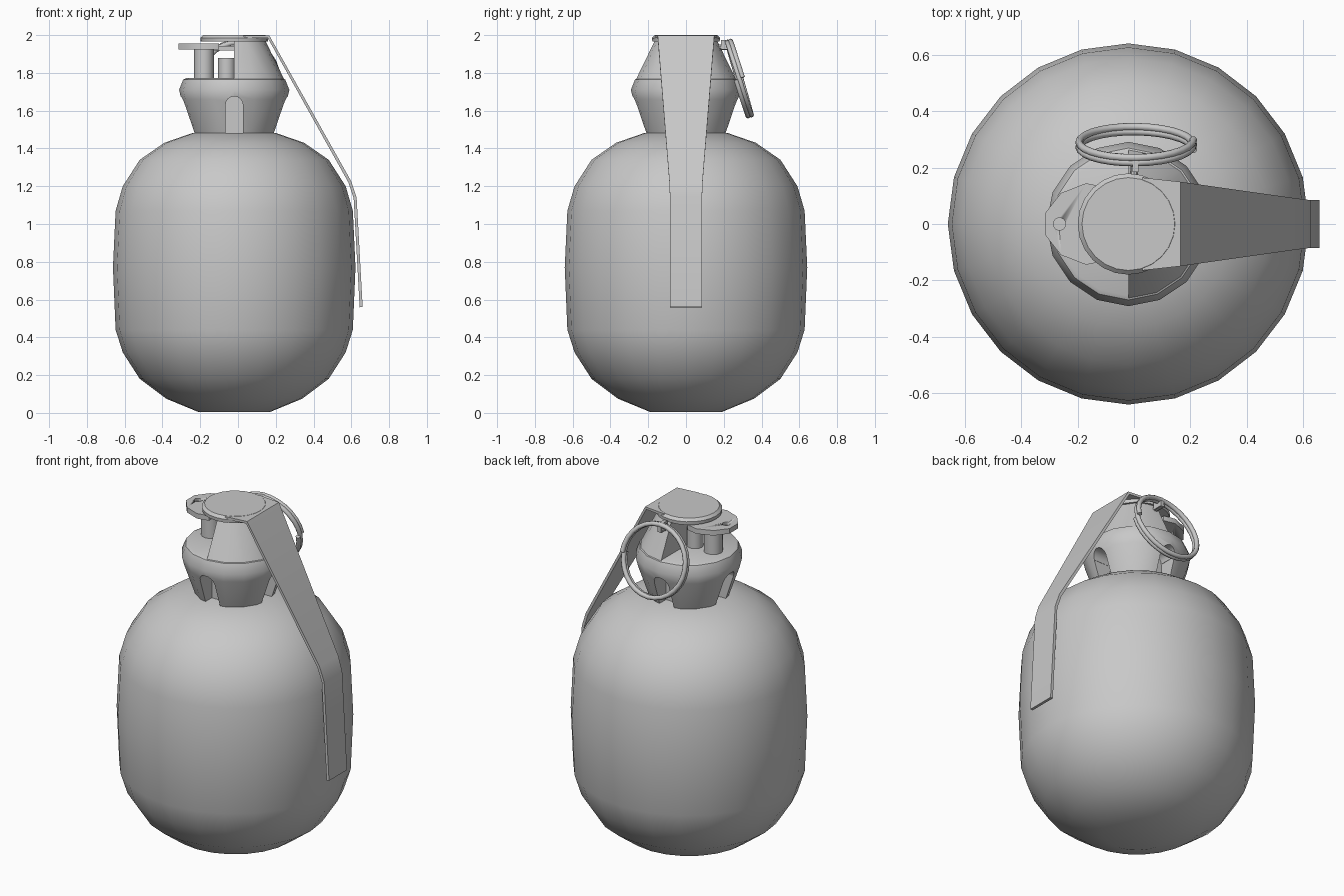
import bpy, bmesh, math
from mathutils import Vector, Matrix

if "Cube" in bpy.data.objects:
    bpy.data.objects.remove(bpy.data.objects["Cube"])

CX = -0.02  # axis of the body and fuze
GREY = (0.58, 0.58, 0.58, 1)
grey = bpy.data.materials.new("plain grey")
grey.use_nodes = True
grey.diffuse_color = GREY
grey.node_tree.nodes["Principled BSDF"].inputs["Base Color"].default_value = GREY


def activate(ob):
    bpy.ops.object.select_all(action='DESELECT')
    ob.select_set(True)
    bpy.context.view_layer.objects.active = ob


def smooth(ob, degrees):
    activate(ob)
    bpy.ops.object.shade_smooth_by_angle(angle=math.radians(degrees))


def finish(name, bm, degrees=35):
    bmesh.ops.recalc_face_normals(bm, faces=bm.faces)
    mesh = bpy.data.meshes.new(name)
    bm.to_mesh(mesh)
    bm.free()
    mesh.materials.append(grey)
    ob = bpy.data.objects.new(name, mesh)
    bpy.context.collection.objects.link(ob)
    smooth(ob, degrees)
    return ob


def ring_points(r, z, n, arc=math.tau, start=0.0):
    count = n if arc == math.tau else n + 1
    return [Vector((CX + r * math.cos(start + arc * i / n),
                    r * math.sin(start + arc * i / n), z)) for i in range(count)]


def lathe(name, profile, n, degrees=35):
    bm = bmesh.new()
    rings = [[bm.verts.new(p) for p in ring_points(r, z, n)] for r, z in profile]
    for a, b in zip(rings, rings[1:]):
        for i in range(n):
            j = (i + 1) % n
            bm.faces.new((a[i], a[j], b[j], b[i]))
    bm.faces.new(rings[0])
    bm.faces.new(rings[-1])
    return finish(name, bm, degrees)


def cylinder(name, r, start, end, n=16):
    start, end = Vector(start), Vector(end)
    axis = end - start
    bm = bmesh.new()
    turn = axis.to_track_quat('Z', 'Y').to_matrix().to_4x4()
    bmesh.ops.create_cone(bm, cap_ends=True, segments=n, radius1=r, radius2=r,
                          depth=axis.length,
                          matrix=Matrix.Translation((start + end) / 2) @ turn)
    return finish(name, bm)


def box(name, center, size, angle=0.0):
    bm = bmesh.new()
    bmesh.ops.create_cube(bm, size=1)
    bm.transform(Matrix.Translation((CX, 0, 0)) @ Matrix.Rotation(angle, 4, 'Z')
                 @ Matrix.Translation(center) @ Matrix.Diagonal((*size, 1)))
    return finish(name, bm)


def cut(ob, cutter):
    cutter.hide_render = True
    mod = ob.modifiers.new("cut", 'BOOLEAN')
    mod.operation = 'DIFFERENCE'
    mod.object = cutter
    mod.solver = 'EXACT'
    activate(ob)
    # keep the cut ahead of any shading modifier
    bpy.ops.object.modifier_move_to_index(modifier=mod.name, index=0)
    bpy.ops.object.modifier_apply(modifier=mod.name)
    bpy.data.objects.remove(cutter)


# Rounded body
lathe("body", [(0.19, 0.005), (0.36, 0.075), (0.50, 0.18), (0.59, 0.32),
               (0.628, 0.44), (0.642, 0.77), (0.628, 1.07), (0.59, 1.20),
               (0.50, 1.34), (0.37, 1.43), (0.22, 1.482)], 24, 60)

# Fuze collar with four arched slots around the foot
collar = lathe("fuze_collar", [(0.21, 1.46), (0.222, 1.49), (0.28, 1.66), (0.292, 1.71),
                               (0.27, 1.765), (0.255, 1.772)], 16)
for k in range(4):
    angle = k * math.pi / 2
    cut(collar, box("slot_cutter", (0.26, 0, 1.53), (0.22, 0.095, 0.20), angle))
    spin = Matrix.Rotation(angle, 3, 'Z')
    ends = [spin @ Vector((r, 0, 1.63)) + Vector((CX, 0, 0)) for r in (0.15, 0.38)]
    cut(collar, cylinder("arch_cutter", 0.046, *ends))
smooth(collar, 35)

# Half-round tapering tower under the lever
bm = bmesh.new()
for r, z in [(0.265, 1.765), (0.225, 1.83), (0.185, 1.90), (0.165, 1.97)]:
    for p in ring_points(r, z, 8, math.pi, -math.pi / 2):
        bm.verts.new(p)
bmesh.ops.convex_hull(bm, input=bm.verts)
bmesh.ops.dissolve_limit(bm, angle_limit=0.02, verts=bm.verts, edges=bm.edges)
finish("fuze_tower", bm)

# Striker posts
cylinder("outer_post", 0.052, (-0.18, 0, 1.76), (-0.18, 0, 1.93))
cylinder("inner_post", 0.045, (-0.06, 0, 1.76), (-0.06, 0, 1.88))

# Chamfered striker plate with a small hole
half = [(-0.10, 0.13), (-0.17, 0.145), (-0.26, 0.11), (-0.315, 0.04)]
outline = half + [(x, -y) for x, y in reversed(half)]
bm = bmesh.new()
face = bm.faces.new([bm.verts.new((x, y, 1.925)) for x, y in outline])
up = bmesh.ops.extrude_face_region(bm, geom=[face])
bmesh.ops.translate(bm, vec=(0, 0, 0.03),
                    verts=[v for v in up["geom"] if isinstance(v, bmesh.types.BMVert)])
plate = finish("striker_plate", bm)
cut(plate, cylinder("hole_cutter", 0.022, (-0.265, 0, 1.8), (-0.265, 0, 2.1)))
box("striker_arm", (-0.04, 0, 1.93), (0.14, 0.09, 0.025))

# Lever cap
lathe("lever_cap", [(0.178, 1.965), (0.18, 1.985), (0.165, 2.0)], 24, 25)

# Safety lever: a tapering bent strip of (x, z, half width)
path = [(0.03, 1.999, 0.165), (0.165, 1.999, 0.15), (0.60, 1.225, 0.088),
        (0.628, 1.14, 0.085), (0.66, 0.56, 0.085)]
bm = bmesh.new()
rows = [[bm.verts.new((x, s * w, z)) for s in (-1, 1)] for x, z, w in path]
for a, b in zip(rows, rows[1:]):
    bm.faces.new((a[0], b[0], b[1], a[1]))
lever = finish("safety_lever", bm, 20)
lever.data.flip_normals() if lever.data.polygons[0].normal.z < 0 else None
solid = lever.modifiers.new("thickness", 'SOLIDIFY')
solid.thickness = 0.016
solid.offset = -1
activate(lever)
bpy.ops.object.modifier_move_to_index(modifier=solid.name, index=0)
bpy.ops.object.modifier_apply(modifier=solid.name)
smooth(lever, 20)

# Pull pin and its eye
cylinder("pull_pin", 0.014, (0, -0.15, 1.935), (0, 0.24, 1.935), 10)
box("pin_eye", (0.025, 0.215, 1.95), (0.022, 0.06, 0.05))

# Split ring: two coils of wire, hanging at a slant
curve = bpy.data.curves.new("pull_ring", 'CURVE')
curve.dimensions = '3D'
curve.bevel_depth = 0.0135
curve.bevel_resolution = 2
curve.use_fill_caps = True
spline = curve.splines.new('POLY')
steps = 56
spline.points.add(steps)
slant = Matrix.Translation((0.008, 0.282, 1.77)) @ Matrix.Rotation(math.radians(-73), 4, 'X')
for i, point in enumerate(spline.points):
    a = 2 * math.tau * i / steps
    local = Vector((0.203 * math.cos(a), 0.203 * math.sin(a), 0.036 * (i / steps - 0.5)))
    point.co = (*(slant @ local), 1)
ring = bpy.data.objects.new("pull_ring", curve)
bpy.context.collection.objects.link(ring)
curve.materials.append(grey)
activate(ring)
bpy.ops.object.convert(target='MESH')
smooth(bpy.context.view_layer.objects.active, 60)
